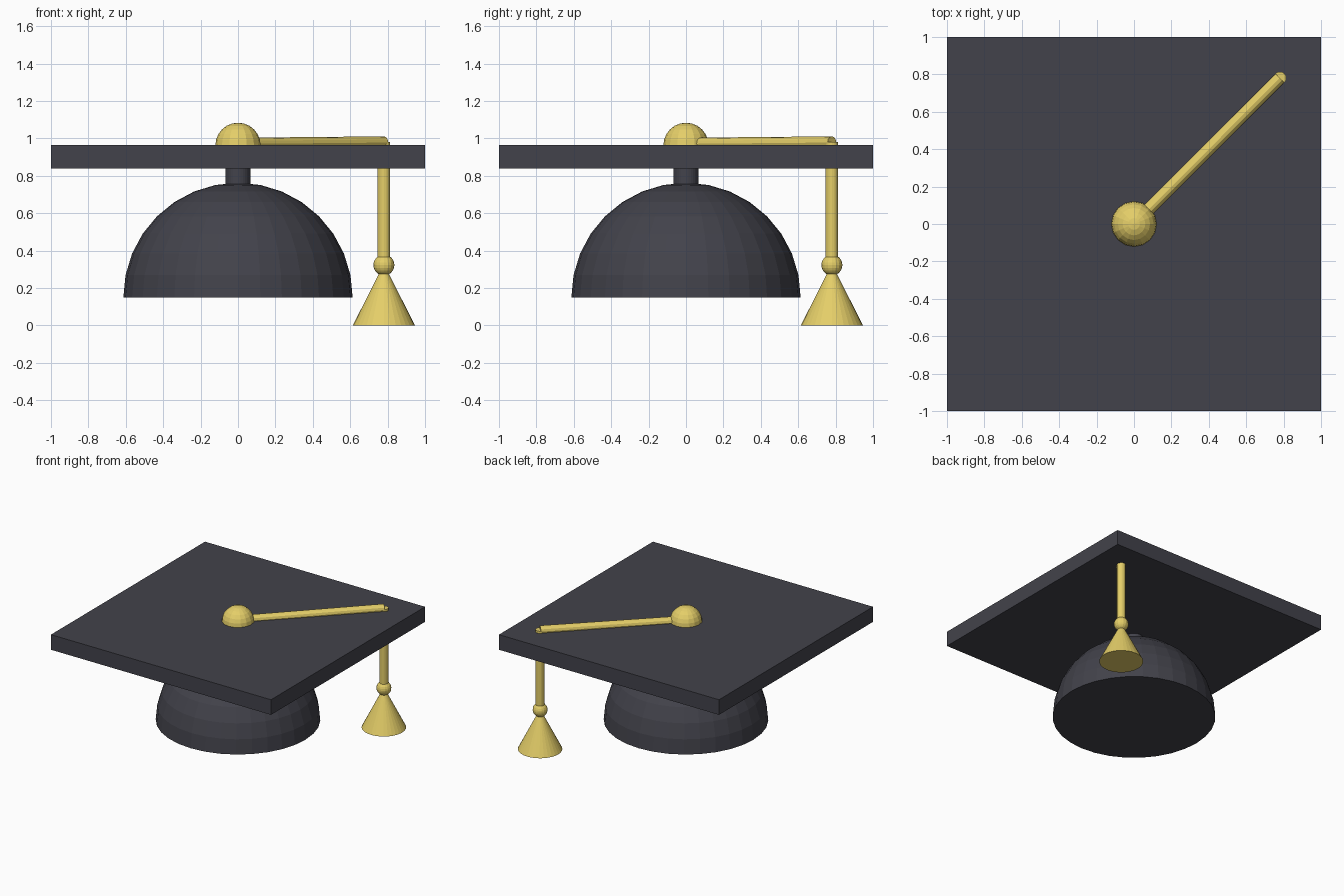
import bpy, bmesh
from mathutils import Vector

if "Cube" in bpy.data.objects:
    bpy.data.objects.remove(bpy.data.objects["Cube"])


def material(name, color):
    m = bpy.data.materials.new(name)
    m.diffuse_color = color
    m.use_nodes = True
    m.node_tree.nodes["Principled BSDF"].inputs["Base Color"].default_value = m.diffuse_color
    return m


CLOTH = material("dark_cloth", (0.055, 0.055, 0.07, 1))
GOLD = material("gold_thread", (0.78, 0.62, 0.14, 1))


def finish(name, mat):
    ob = bpy.context.object
    ob.name = name
    ob.data.materials.append(mat)
    return ob


def rod(name, start, end, r, mat, sides, r_end=None):
    a, b = Vector(start), Vector(end)
    bpy.ops.mesh.primitive_cone_add(
        vertices=sides, radius1=r, radius2=r if r_end is None else r_end,
        depth=(b - a).length, location=(a + b) / 2,
        rotation=(b - a).to_track_quat('Z', 'Y').to_euler())
    return finish(name, mat)


def half_dome(name, r, z, segs, rings, mat):
    # upper half of a sphere, closed underneath
    bpy.ops.mesh.primitive_uv_sphere_add(segments=segs, ring_count=rings,
                                         radius=r, location=(0, 0, z))
    ob = finish(name, mat)
    bm = bmesh.new()
    bm.from_mesh(ob.data)
    bmesh.ops.delete(bm, geom=[v for v in bm.verts if v.co.z < -1e-4],
                     context='VERTS')
    bmesh.ops.holes_fill(bm, edges=[e for e in bm.edges if e.is_boundary])
    bm.to_mesh(ob.data)
    bm.free()
    return ob


# Skull cap and the neck joining it to the board
half_dome("skull_cap", 0.613, 0.15, 32, 16, CLOTH)
rod("neck", (0, 0, 0.74), (0, 0, 0.86), 0.068, CLOTH, 32)

# Square board
bpy.ops.mesh.primitive_cube_add(size=1, location=(0, 0, 0.902))
board = finish("board", CLOTH)
board.scale = (2, 2, 0.124)

# Button in the middle of the board
half_dome("button", 0.121, 0.963, 16, 12, GOLD)

# Cord across the board and hanging from its corner
T = 0.78
rod("top_cord", (0.03, 0.03, 0.971), (T, T, 0.978), 0.033, GOLD, 12)
rod("hanging_cord", (T, T, 0.32), (T, T, 0.982), 0.034, GOLD, 16)

# Tassel knot and skirt
bpy.ops.mesh.primitive_uv_sphere_add(segments=16, ring_count=12,
                                     radius=0.056, location=(T, T, 0.323))
finish("tassel_knot", GOLD)
rod("tassel_skirt", (T, T, 0), (T, T, 0.33), 0.166, GOLD, 32, 0)
